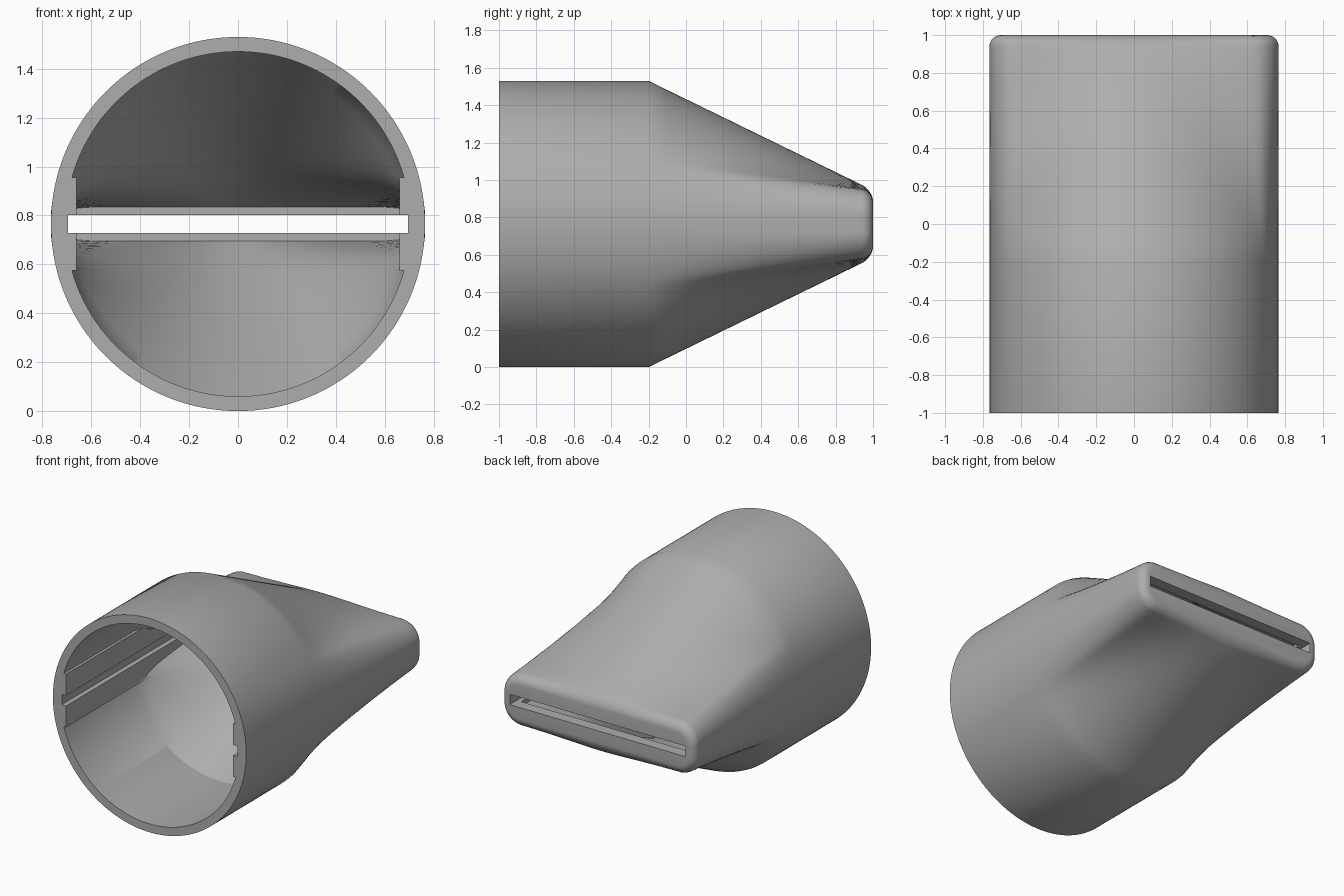
import bpy, bmesh, math

if "Cube" in bpy.data.objects:
    bpy.data.objects.remove(bpy.data.objects["Cube"])

R, CZ = 0.765, 0.765          # outer radius and axis height
SHOULDER = -0.2               # where the tube starts to flatten
SIDES = 192

grey = bpy.data.materials.new("plain_grey")
grey.use_nodes = True
grey.diffuse_color = (0.42, 0.42, 0.42, 1)
grey.node_tree.nodes["Principled BSDF"].inputs["Base Color"].default_value = grey.diffuse_color


def circle(radius):
    return [(radius * math.cos(a), radius * math.sin(a))
            for a in (2 * math.pi * i / SIDES for i in range(SIDES))]


def rounded_rect(hx, hz, r, squash):
    """Rounded rectangle sampled along rays, so it pairs up with circle()."""
    points = []
    for cx, cz in circle(1):
        dx, dz = cx, cz * squash
        low, high = 0.0, 10.0
        for _ in range(40):
            s = (low + high) / 2
            qx, qz = abs(dx * s) - hx + r, abs(dz * s) - hz + r
            dist = math.hypot(max(qx, 0), max(qz, 0)) + min(max(qx, qz), 0) - r
            low, high = (s, high) if dist < 0 else (low, s)
        points.append((dx * low, dz * low))
    return points


def blend(a, b, t):
    return [(p[0] + (q[0] - p[0]) * t, p[1] + (q[1] - p[1]) * t) for p, q in zip(a, b)]


def finish(name, bm):
    bmesh.ops.recalc_face_normals(bm, faces=bm.faces)
    mesh = bpy.data.meshes.new(name)
    bm.to_mesh(mesh)
    bm.free()
    mesh.materials.append(grey)
    obj = bpy.data.objects.new(name, mesh)
    bpy.context.collection.objects.link(obj)
    return obj


def loft(name, sections):
    bm = bmesh.new()
    rings = [[bm.verts.new((x, y, z + CZ)) for x, z in pts] for y, pts in sections]
    for a, b in zip(rings, rings[1:]):
        for i in range(SIDES):
            j = (i + 1) % SIDES
            bm.faces.new((a[i], a[j], b[j], b[i]))
    bm.faces.new(rings[0])
    bm.faces.new(rings[-1])
    return finish(name, bm)


def box(name, x0, x1, y0, y1, half_z):
    bm = bmesh.new()
    bmesh.ops.create_cube(bm, size=1)
    for v in bm.verts:
        v.co = ((x0 + x1) / 2 + v.co.x * (x1 - x0),
                (y0 + y1) / 2 + v.co.y * (y1 - y0), CZ + v.co.z * 2 * half_z)
    return finish(name, bm)


def subtract(target, cutter):
    mod = target.modifiers.new("cut", "BOOLEAN")
    mod.operation, mod.solver, mod.object = "DIFFERENCE", "EXACT", cutter
    bpy.context.view_layer.objects.active = target
    bpy.ops.object.modifier_apply(modifier=mod.name)
    bpy.data.objects.remove(cutter)


# Outer shell: round tube, tapering to a flat mouth with a filleted rim
FILLET, SQUASH = 0.06, 0.6
tube = circle(R)
mouth = rounded_rect(R, 0.18, 0.14, SQUASH)
sections = [(-1, tube), (SHOULDER, tube)]
for i in range(1, 13):
    t = i / 12 * (1 - FILLET / (1 - SHOULDER))
    sections.append((SHOULDER + t * (1 - SHOULDER), blend(tube, mouth, t)))
for i in range(1, 8):
    a = math.pi / 2 * i / 7
    y = 1 - FILLET * (1 - math.sin(a))
    inset = FILLET * (1 - math.cos(a))
    rim = rounded_rect(R - inset, 0.18 - inset, 0.14 - inset, SQUASH)
    sections.append((y, blend(tube, rim, (y - SHOULDER) / (1 - SHOULDER))))
body = loft("nozzle_body", sections)

# Hollow: follows the shell, leaving a guide rail on each side
bore, throat = circle(0.705), rounded_rect(0.67, 0.07, 0.03, SQUASH)
sections = [(-1.1, bore), (SHOULDER, bore)]
sections += [(SHOULDER + 1.12 * i / 12, blend(bore, throat, i / 12)) for i in range(1, 13)]
hollow = loft("hollow_cutter", sections)
for side in (-1, 1):
    x0, x1 = sorted((side * 0.66, side * 0.9))
    subtract(hollow, box("rail_space", x0, x1, -1.3, 1.2, 0.19))
subtract(body, hollow)

# Slot through the mouth, also grooving both rails
subtract(body, box("slot_cutter", -0.695, 0.695, -1.2, 1.2, 0.0375))

bpy.ops.object.select_all(action="DESELECT")
body.select_set(True)
bpy.context.view_layer.objects.active = body
bpy.ops.object.shade_smooth_by_angle(angle=math.radians(28))
